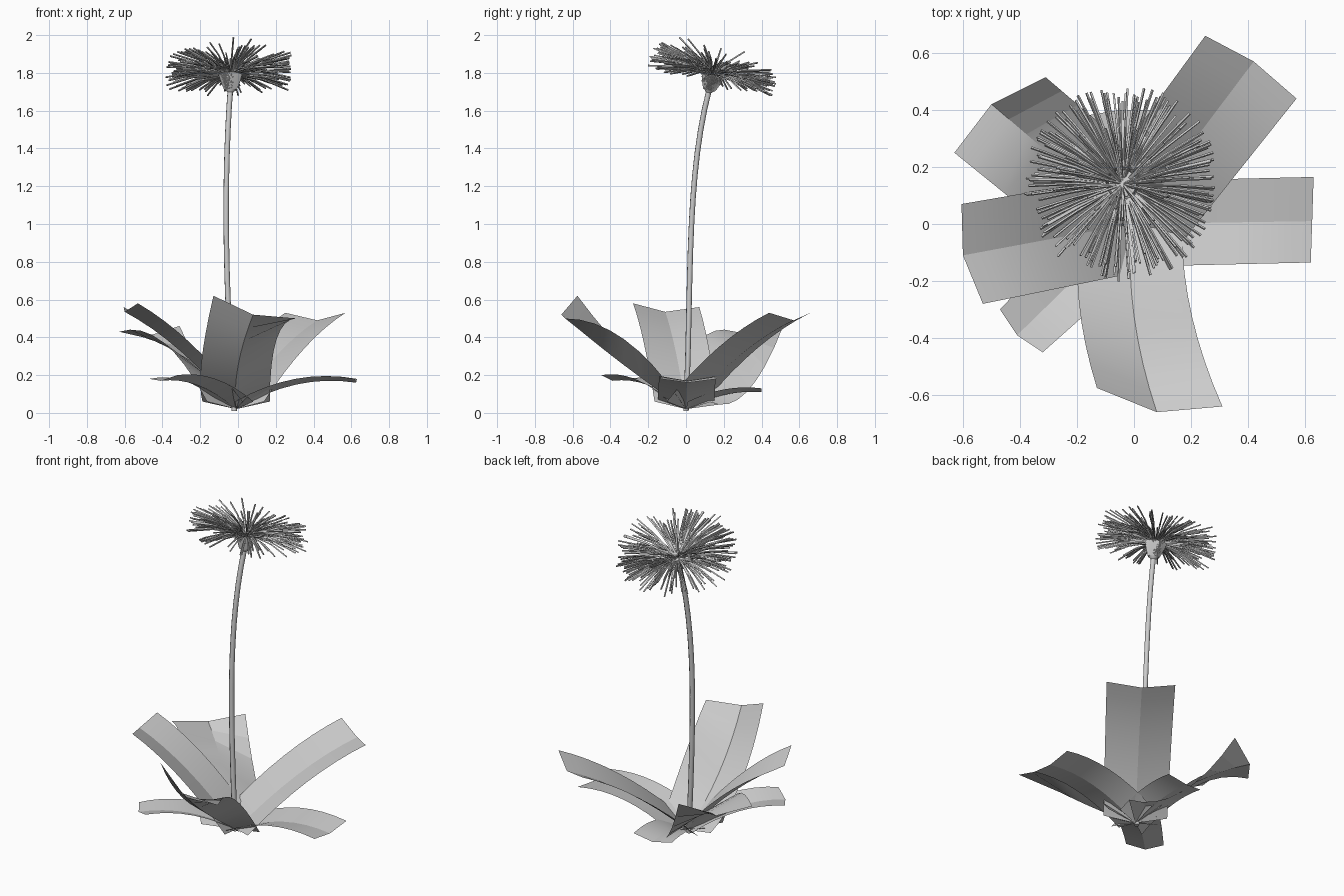
import bpy, math, random
from mathutils import Vector
from mathutils.geometry import interpolate_bezier

random.seed(4)
cube = bpy.data.objects.get("Cube")
if cube:
    bpy.data.objects.remove(cube)

grey = bpy.data.materials.new("plain_grey")
grey.use_nodes = True
grey.diffuse_color = (0.6, 0.6, 0.6, 1)
grey.node_tree.nodes["Principled BSDF"].inputs["Base Color"].default_value = (0.6, 0.6, 0.6, 1)


def add_mesh(name, verts, faces, angle):
    mesh = bpy.data.meshes.new(name)
    mesh.from_pydata(verts, [], faces)
    mesh.materials.append(grey)
    obj = bpy.data.objects.new(name, mesh)
    bpy.context.collection.objects.link(obj)
    bpy.ops.object.select_all(action='DESELECT')
    obj.select_set(True)
    bpy.context.view_layer.objects.active = obj
    bpy.ops.object.shade_smooth_by_angle(angle=math.radians(angle))


def tube(path, radii, sides):
    """Rings swept along a path, with closed ends."""
    verts, faces = [], []
    for i, p in enumerate(path):
        d = (path[min(i + 1, len(path) - 1)] - path[max(i - 1, 0)]).normalized()
        u = d.cross(Vector((0.3, 1, 0.1))).normalized()
        v = d.cross(u)
        for k in range(sides):
            a = 2 * math.pi * k / sides
            verts.append(p + (u * math.cos(a) + v * math.sin(a)) * radii[i])
    for i in range(len(path) - 1):
        for k in range(sides):
            n = (k + 1) % sides
            faces.append([i * sides + k, i * sides + n, (i + 1) * sides + n, (i + 1) * sides + k])
    faces.append(list(range(sides))[::-1])
    faces.append([len(verts) - sides + k for k in range(sides)])
    return verts, faces


def leaf(name, tip, root_half, arches, sway=0, steps=8):
    """Folded strip from the root to three tip points: one edge, midrib, other edge."""
    tip = [Vector(t) for t in tip]
    across = tip[2] - tip[0]
    across.z = 0
    across.normalize()
    verts, faces = [], []
    for i in range(steps + 1):
        t = i / steps
        for j, side in enumerate((-1, 0, 1)):
            root = across * (side * root_half) + Vector((-0.01, 0, 0.02 + 0.04 * abs(side)))
            bend = across * sway + Vector((0, 0, arches[j]))
            verts.append(root.lerp(tip[j], t) + bend * 4 * t * (1 - t))
    for i in range(steps):
        for j in range(2):
            a = i * 3 + j
            faces.append([a, a + 1, a + 4, a + 3])
    add_mesh(name, verts, faces, 15)


# Leaves: the front and back right ones are twisted, so their edges arch differently
leaf("leaf_back_left", [(0.25, 0.66, 0.53), (0.42, 0.57, 0.49), (0.57, 0.44, 0.53)], 0.18, [0.05] * 3)
leaf("leaf_left", [(0.63, 0.165, 0.18), (0.625, 0.01, 0.16), (0.62, -0.135, 0.18)], 0.15, [0.06] * 3)
leaf("leaf_right", [(-0.605, 0.07, 0.56), (-0.6, -0.11, 0.535), (-0.53, -0.28, 0.58)], 0.17, [0.05] * 3)
leaf("leaf_front", [(-0.13, -0.575, 0.62), (0.08, -0.66, 0.52), (0.31, -0.64, 0.5)], 0.18,
     [-0.07, -0.02, 0.11], sway=-0.035)
leaf("leaf_back_right", [(-0.63, 0.25, 0.43), (-0.5, 0.42, 0.4), (-0.31, 0.515, 0.46)], 0.2,
     [0.13, 0.06, -0.15])
leaf("leaf_small_front", [(-0.47, -0.3, 0.18), (-0.41, -0.39, 0.17), (-0.32, -0.45, 0.2)], 0.13, [0.05] * 3)
leaf("leaf_small_back", [(0.08, 0.4, 0.13), (-0.05, 0.4, 0.11), (-0.17, 0.38, 0.13)], 0.12, [0.03] * 3)

# Stem
stem_path = interpolate_bezier(Vector((-0.02, 0, 0.01)), Vector((-0.07, 0.03, 0.7)),
                               Vector((-0.075, 0, 1.25)), Vector((-0.04, 0.125, 1.72)), 14)
add_mesh("stem", *tube(stem_path, [0.015] * len(stem_path), 8), 60)

# Flower cup, tilted towards the back
axis = Vector((0, 0.25, 0.97)).normalized()
tilt = Vector((0, 0, 1)).rotation_difference(axis)
base = stem_path[-1]
cup_profile = [(-0.025, 0.015), (-0.01, 0.028), (0.03, 0.042), (0.07, 0.05), (0.075, 0.03)]
add_mesh("flower_cup", *tube([base + axis * h for h, r in cup_profile],
                             [r for h, r in cup_profile], 16), 40)

# Petals: outer rods climb the cup before spreading, inner ones rise from its middle
verts, faces = [], []
for i in range(230):
    turn = i * 2.39996 + random.uniform(-0.1, 0.1)
    inner = i % 5 == 0
    rise = math.radians(random.uniform(20, 45) if inner else random.uniform(-12, 21))
    length = random.uniform(0.06, 0.26) if inner else random.uniform(0.24, 0.29)
    outline = [(random.uniform(0.004, 0.03), 0.07)] if inner else [(0.028, -0.01), (0.045, 0.03), (0.06, 0.075)]
    r, h = outline[-1]
    outline += [(r + length * f * math.cos(rise + b), h + length * f * math.sin(rise + b))
                for f, b in ((0.5, 0.1), (1, 0))]
    path = [base + tilt @ Vector((r * math.cos(turn), r * math.sin(turn), h)) for r, h in outline]
    v, f = tube(path, [0.0048] * len(path), 4)
    faces += [[k + len(verts) for k in face] for face in f]
    verts += v
add_mesh("petals", verts, faces, 20)
